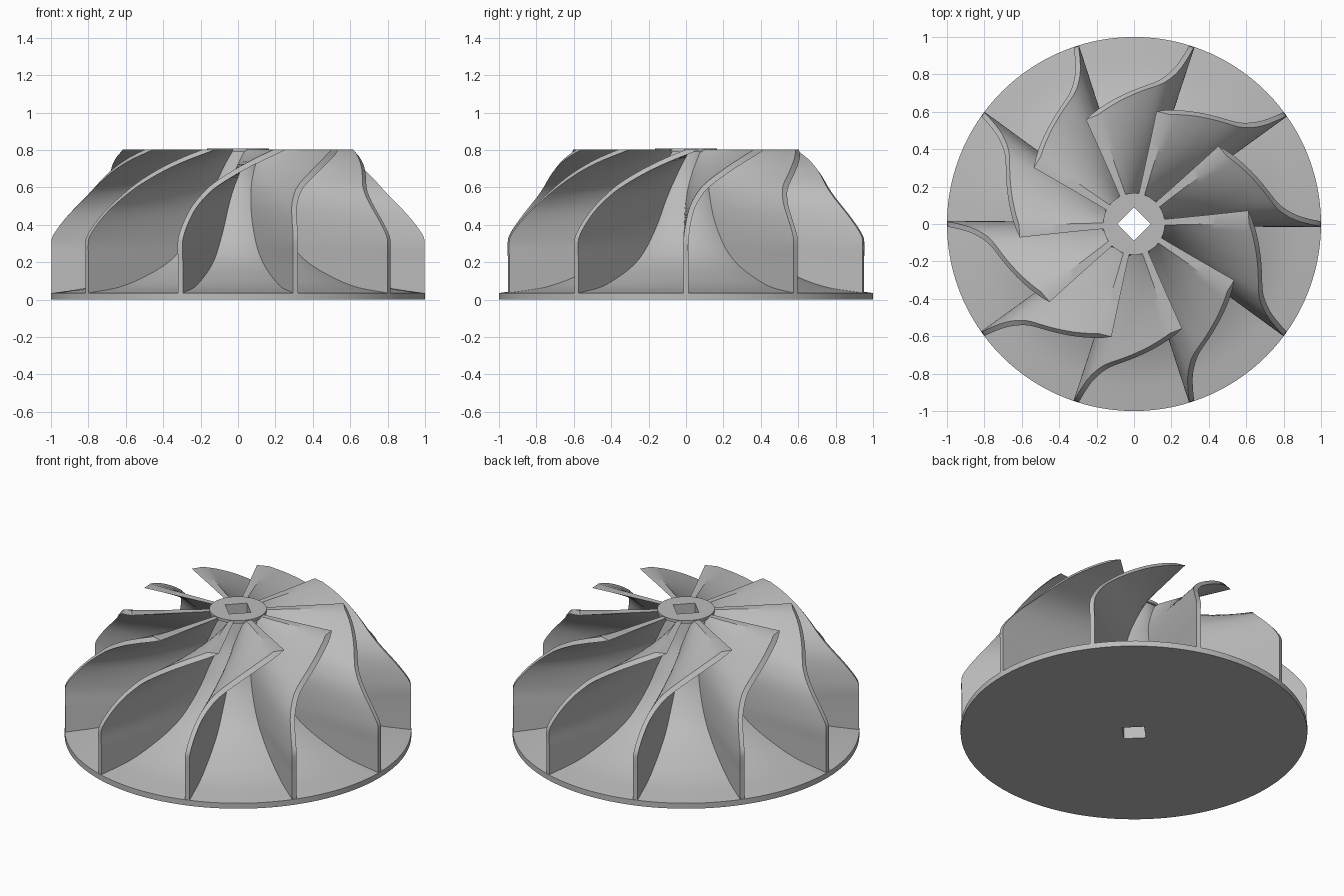
import bpy, bmesh, math

BLADES = 10
SEGMENTS = 120
THICKNESS = 0.027

old = bpy.data.objects.get("Cube")
if old:
    bpy.data.objects.remove(old, do_unlink=True)

metal = bpy.data.materials.new("light grey metal")
metal.use_nodes = True
grey = (0.5, 0.5, 0.5, 1)
metal.diffuse_color = grey
metal.node_tree.nodes["Principled BSDF"].inputs["Base Color"].default_value = grey


def curve(points, x):
    """Smooth interpolation through (x, value) knots."""
    n = len(points)
    x = min(max(x, points[0][0]), points[-1][0])

    def slope(i):
        a, b = points[max(i - 1, 0)], points[min(i + 1, n - 1)]
        return (b[1] - a[1]) / (b[0] - a[0])

    i = next(k for k in range(n - 1) if x <= points[k + 1][0])
    (xa, ya), (xb, yb) = points[i], points[i + 1]
    h = xb - xa
    t = (x - xa) / h
    s = t * t * (3 - 2 * t)
    return (ya + (yb - ya) * s + slope(i) * h * t * (1 - t) ** 2
            - slope(i + 1) * h * t * t * (1 - t))


def finish(name, bm):
    bmesh.ops.recalc_face_normals(bm, faces=bm.faces)
    mesh = bpy.data.meshes.new(name)
    bm.to_mesh(mesh)
    bm.free()
    mesh.materials.append(metal)
    obj = bpy.data.objects.new(name, mesh)
    bpy.context.collection.objects.link(obj)
    bpy.ops.object.select_all(action='DESELECT')
    obj.select_set(True)
    bpy.context.view_layer.objects.active = obj
    bpy.ops.object.shade_smooth_by_angle(angle=math.radians(30))
    return obj


# Radius of the hub, radius of the blade edge, and blade twist, all by height
HUB = [(0.035, 1.0), (0.065, 0.8), (0.13, 0.61), (0.2, 0.47), (0.28, 0.375),
       (0.4, 0.285), (0.5, 0.235), (0.65, 0.175), (0.79, 0.15)]
EDGE = [(0.02, 0.997), (0.2, 0.997), (0.32, 0.997), (0.35, 0.985), (0.4, 0.95),
        (0.46, 0.9), (0.56, 0.805), (0.61, 0.763), (0.69, 0.706),
        (0.75, 0.66), (0.803, 0.615)]
TWIST = [(0.02, 0), (0.2, 0), (0.32, 0), (0.46, 1.5), (0.54, 4), (0.61, 8.5),
         (0.69, 18), (0.75, 28), (0.803, 39.5)]

# Backplate and hub, one turned body with a square bore
profile = [(1.0, 0.0), (1.0, 0.035)]
for i in range(1, 41):
    z = 0.035 + (0.79 - 0.035) * (i / 40) ** 1.6
    profile.append((curve(HUB, z), z))
profile += [(0.165, 0.79), (0.165, 0.808)]
bm = bmesh.new()
angles = [math.tau * i / SEGMENTS for i in range(SEGMENTS)]
rings = [[bm.verts.new((r * math.cos(a), r * math.sin(a), z)) for a in angles]
         for r, z in profile]
for z in (0.808, 0.0):
    ring = []
    for a in angles:
        c, s = math.cos(a), math.sin(a)
        r = 0.09 / (abs(c) + abs(s))
        ring.append(bm.verts.new((r * c, r * s, z)))
    rings.append(ring)
for a, b in zip(rings, rings[1:] + rings[:1]):
    for i in range(SEGMENTS):
        j = (i + 1) % SEGMENTS
        bm.faces.new((a[i], a[j], b[j], b[i]))
finish("hub", bm)

# Blade: stacked horizontal slices, twisted with height
LEVELS, STEPS = 44, 14
bm = bmesh.new()
slices = []
for k in range(LEVELS + 1):
    z = 0.02 + (0.803 - 0.02) * k / LEVELS
    inner = curve(HUB, z) - 0.03
    outer = curve(EDGE, z)
    twist = math.radians(curve(TWIST, z))
    d = 0.005
    lo, hi = max(z - d, 0.02), min(z + d, 0.803)
    lean = math.radians(curve(TWIST, hi) - curve(TWIST, lo)) / (hi - lo)
    sides = []
    for sign in (-1, 1):
        row = []
        for i in range(STEPS + 1):
            r = inner + (outer - inner) * i / STEPS
            half = THICKNESS / 2 * math.hypot(1, r * lean)
            a = twist + sign * half / r
            row.append(bm.verts.new((r * math.cos(a), r * math.sin(a), z)))
        sides.append(row)
    slices.append(sides[0] + sides[1][::-1])
count = 2 * (STEPS + 1)
for a, b in zip(slices, slices[1:]):
    for i in range(count):
        j = (i + 1) % count
        bm.faces.new((a[i], a[j], b[j], b[i]))
for end in (slices[0], slices[-1]):
    for i in range(STEPS):
        bm.faces.new((end[i], end[i + 1], end[count - 2 - i], end[count - 1 - i]))
blade = finish("blade", bm)

# Repeat the blade around the hub
for n in range(1, BLADES):
    copy = blade.copy()
    copy.name = f"blade_{n + 1}"
    copy.rotation_euler.z = math.tau * n / BLADES
    bpy.context.collection.objects.link(copy)
